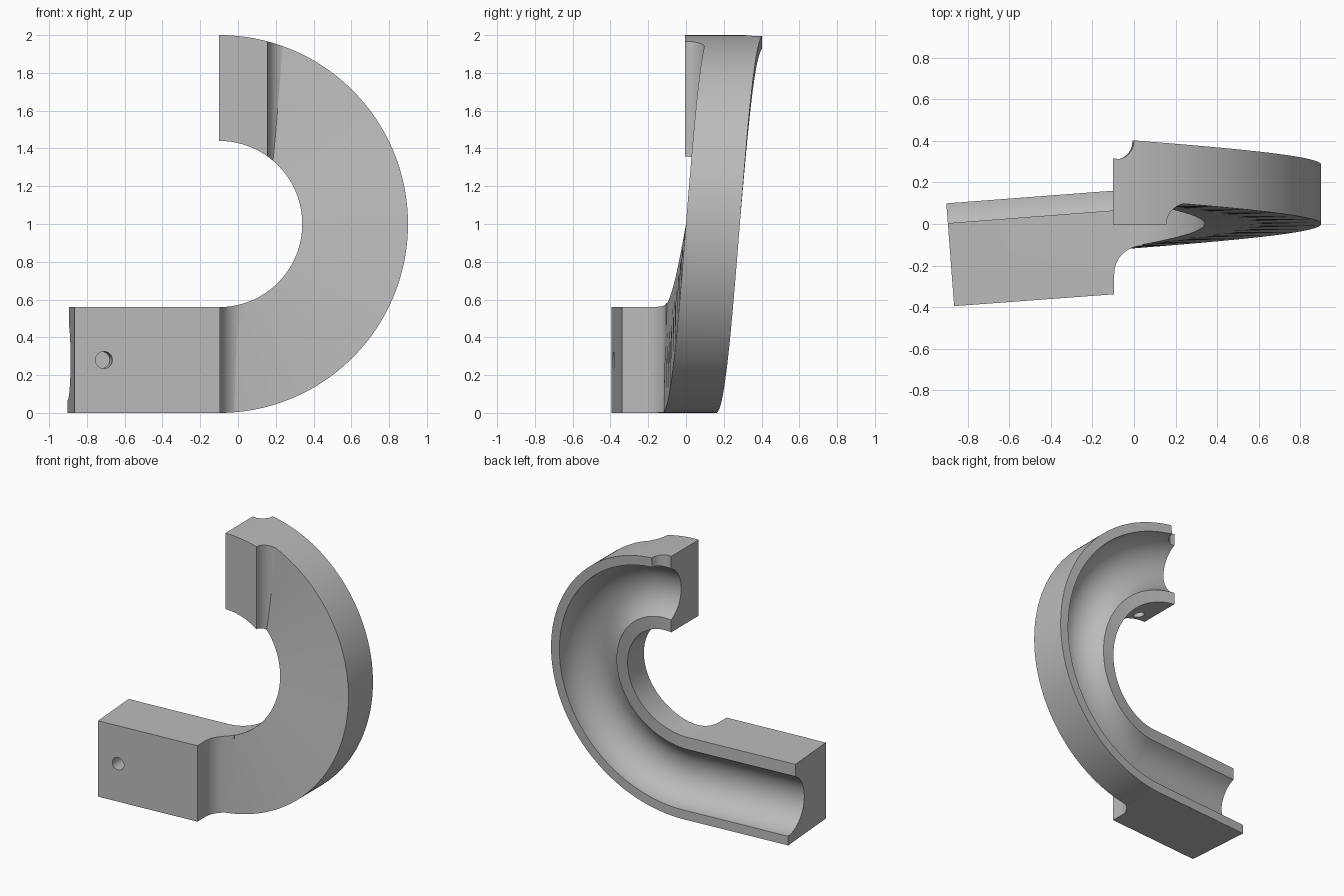
import bpy, bmesh
from math import sin, cos, pi, sqrt, radians
from mathutils import Matrix, Vector

if "Cube" in bpy.data.objects:
    bpy.data.objects.remove(bpy.data.objects["Cube"])

CX, CZ = -0.1, 1.0            # ring centre
R_IN, R_OUT = 0.44, 1.0       # ring radii
R_MID, GROOVE = 0.72, 0.212   # groove centre radius and groove radius
THICK, STEP = 0.285, 0.095    # wall depth, drop of the inner lip
LEVEL, RISE = 0.285, 0.125    # lip height at mid turn, climb per quarter turn
SLOPE = 0.076                 # tilt of the straight arm

mat = bpy.data.materials.new("plain grey")
mat.use_nodes = True
GREY = (0.5, 0.5, 0.5, 1)
mat.diffuse_color = GREY
mat.node_tree.nodes["Principled BSDF"].inputs["Base Color"].default_value = GREY


def loft(name, loops):
    """Closed solid through a list of equal-length closed loops."""
    bm = bmesh.new()
    rows = [[bm.verts.new(p) for p in loop] for loop in loops]
    n = len(rows[0])
    for a, b in zip(rows, rows[1:]):
        for i in range(n):
            j = (i + 1) % n
            bm.faces.new((a[i], a[j], b[j], b[i]))
    bm.faces.new(rows[0])
    bm.faces.new(rows[-1])
    bmesh.ops.recalc_face_normals(bm, faces=bm.faces)
    mesh = bpy.data.meshes.new(name)
    bm.to_mesh(mesh)
    bm.free()
    mesh.materials.append(mat)
    ob = bpy.data.objects.new(name, mesh)
    bpy.context.collection.objects.link(ob)
    return ob


def activate(ob):
    bpy.ops.object.select_all(action='DESELECT')
    ob.select_set(True)
    bpy.context.view_layer.objects.active = ob


def drill(ob, start, direction, radius, depth):
    """Blind round hole."""
    d = Vector(direction).normalized()
    bm = bmesh.new()
    bmesh.ops.create_cone(bm, cap_ends=True, segments=32, radius1=radius,
                          radius2=radius, depth=2 * depth)
    bm.transform(Matrix.Translation(start) @ d.to_track_quat('Z', 'Y').to_matrix().to_4x4())
    mesh = bpy.data.meshes.new("hole_cutter")
    bm.to_mesh(mesh)
    bm.free()
    mesh.materials.append(mat)
    cutter = bpy.data.objects.new("hole_cutter", mesh)
    bpy.context.collection.objects.link(cutter)
    cutter.hide_render = True
    mod = ob.modifiers.new("hole", 'BOOLEAN')
    mod.operation, mod.solver, mod.object = 'DIFFERENCE', 'EXACT', cutter
    activate(ob)
    bpy.ops.object.modifier_apply(modifier=mod.name)
    bpy.data.objects.remove(cutter)


def section(drop):
    """Track profile as (radius, depth below the outer lip)."""
    pts = [(R_IN, -STEP), (R_IN, -THICK), (R_OUT, -THICK), (R_OUT, -drop)]
    a0 = sqrt(GROOVE ** 2 - drop ** 2), -drop
    a1 = -sqrt(GROOVE ** 2 - STEP ** 2), -STEP
    t0 = Vector((1, 0)).angle(Vector(a0))
    t1 = Vector((1, 0)).angle(Vector(a1))
    for i in range(25):
        t = t0 + (t1 - t0) * i / 24
        pts.append((R_MID + GROOVE * cos(t), -GROOVE * sin(t)))
    return pts


def notch(x):
    """Height left of the outer lip near the upper end."""
    if x > 0:
        return 1
    return 0.4 - sqrt(0.09 ** 2 - max(x + 0.09, 0) ** 2)


# Grooved track: straight arm end, then a climbing half turn
low = LEVEL - RISE
arm_end = []
for r, d in section(0):
    y = low - 0.8 * SLOPE + d
    arm_end.append((-0.865 - SLOPE * (y + 0.395), y, CZ - r))
loops = [arm_end]
angles = [-90 + 1.5 * i for i in range(116)] + [83 + 0.25 * i for i in range(29)]
for deg in angles:
    t = radians(deg)
    lip = LEVEL + RISE * deg / 90
    drop = min(max(0, lip - notch(CX + R_OUT * cos(t))), STEP)
    loops.append([(CX + r * cos(t), lip + d, CZ + r * sin(t)) for r, d in section(drop)])
track = loft("grooved_track", loops)


def column(front, back, side):
    """Four-point upright slice kept inside the ring's outline."""
    def span(x):
        u = max(x - CX, 0)
        return [CZ + side * sqrt(r * r - u * u) for r in (R_IN, R_OUT)]
    f, b = span(front[0]), span(back[0])
    return [(*front, f[0]), (*front, f[1]), (*back, b[1]), (*back, b[0])]


def cove(cx, cy, r, n=16):
    """Quarter-round hollow running from the block wall to the track face."""
    return [(cx - r * cos(pi / 2 * i / n), cy + r * sin(pi / 2 * i / n)) for i in range(n + 1)]


# Upper mounting block with a coved edge
front = [(CX + 0.255 * i / 16, -0.005) for i in range(16)] + cove(0.26, -0.005, 0.105)
top_block = loft("upper_block", [column(p, (p[0], 0.13), 1) for p in front])
drill(top_block, (0.01, 0.06, 1.4), (0, 0, 1), 0.04, 0.25)

# Lower mounting block along the straight arm
slices = [((-0.865, -0.395), (-0.883, -0.16)), ((-0.095, -0.338), (-0.1, -0.09))]
slices += [(p, (max(p[0], -0.09), -0.09)) for p in cove(0.04, -0.24, 0.135)]
arm_block = loft("lower_block", [column(f, b, -1) for f, b in slices])
drill(arm_block, (-0.71, -0.384, 0.28), (-SLOPE, 1, 0), 0.045, 0.18)

for ob in (track, top_block, arm_block):
    activate(ob)
    bpy.ops.object.shade_smooth_by_angle(angle=radians(25))
